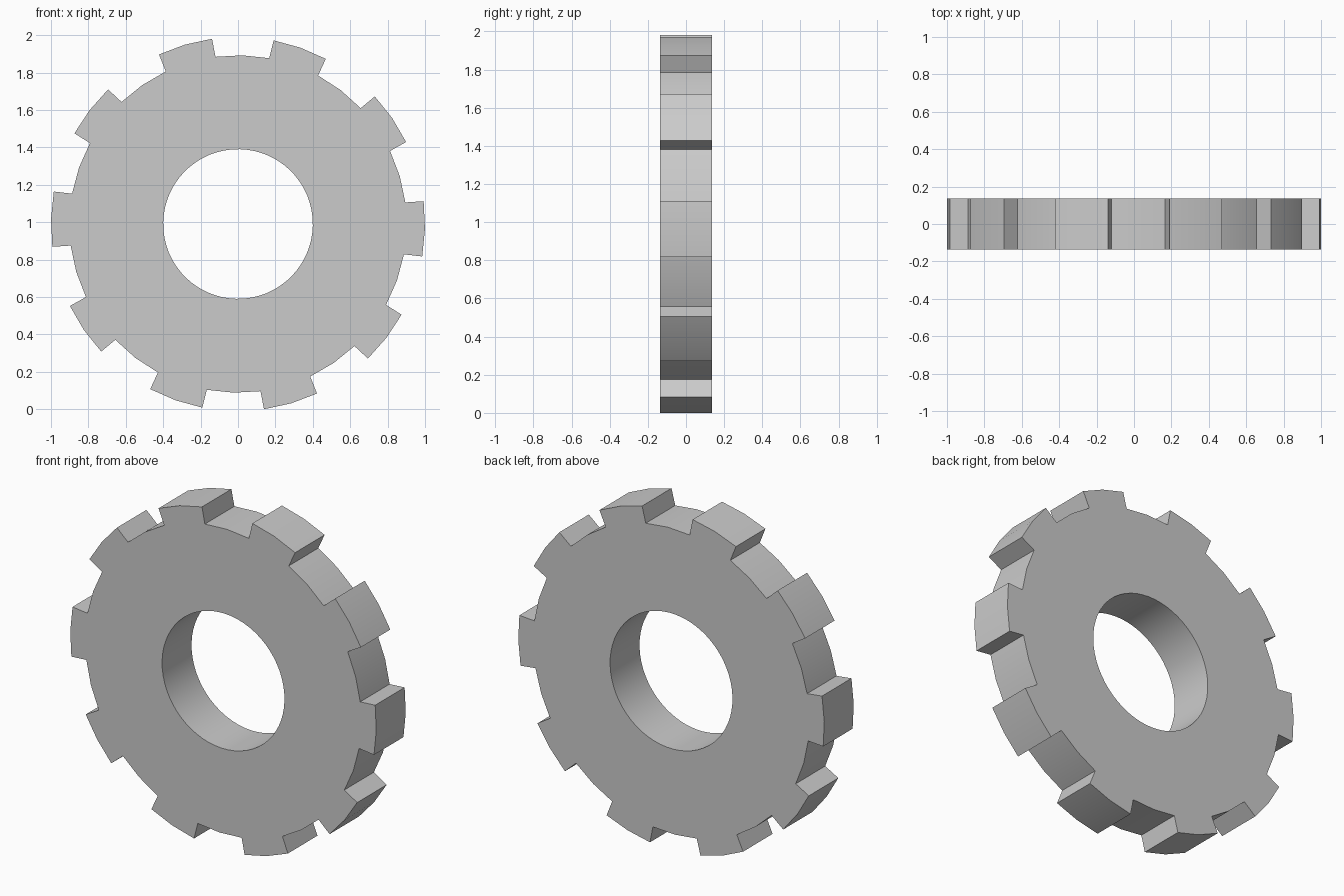
import bpy, bmesh
from math import radians, cos, sin

if "Cube" in bpy.data.objects:
    bpy.data.objects.remove(bpy.data.objects["Cube"])

TEETH = 10
ROOT, TIP, BORE = 0.902, 1.0, 0.4
HALF_DEPTH = 0.1375
CENTRE_Z = 0.9905
TURN = -1.5          # rotation of the tooth pattern in degrees

# One tooth: (angle, radius), with the matching bore angle
TOOTH = [(-8.85, ROOT, -12), (-8.5, TIP, -6), (0, TIP, 0),
         (8.5, TIP, 6), (8.85, ROOT, 12), (18, ROOT, 18)]


def point(bm, angle, radius, y):
    a = radians(angle + TURN)
    return bm.verts.new((radius * cos(a), y, radius * sin(a)))


bm = bmesh.new()
rings = []
for i in range(TEETH):
    for angle, radius, bore_angle in TOOTH:
        a, b = angle + i * 360 / TEETH, bore_angle + i * 360 / TEETH
        rings.append((point(bm, a, radius, -HALF_DEPTH),
                      point(bm, a, radius, HALF_DEPTH),
                      point(bm, b, BORE, HALF_DEPTH),
                      point(bm, b, BORE, -HALF_DEPTH)))

# Rim, back, bore and front faces between neighbouring sections
for i, cur in enumerate(rings):
    nxt = rings[(i + 1) % len(rings)]
    for k in range(4):
        j = (k + 1) % 4
        bm.faces.new((cur[k], cur[j], nxt[j], nxt[k]))
bmesh.ops.recalc_face_normals(bm, faces=bm.faces)

mesh = bpy.data.meshes.new("gear_wheel")
bm.to_mesh(mesh)
bm.free()
gear = bpy.data.objects.new("gear_wheel", mesh)
gear.location.z = CENTRE_Z
bpy.context.collection.objects.link(gear)

# Smooth bore and rim, sharp edges at teeth
bpy.context.view_layer.objects.active = gear
gear.select_set(True)
bpy.ops.object.shade_smooth_by_angle(angle=radians(30))
